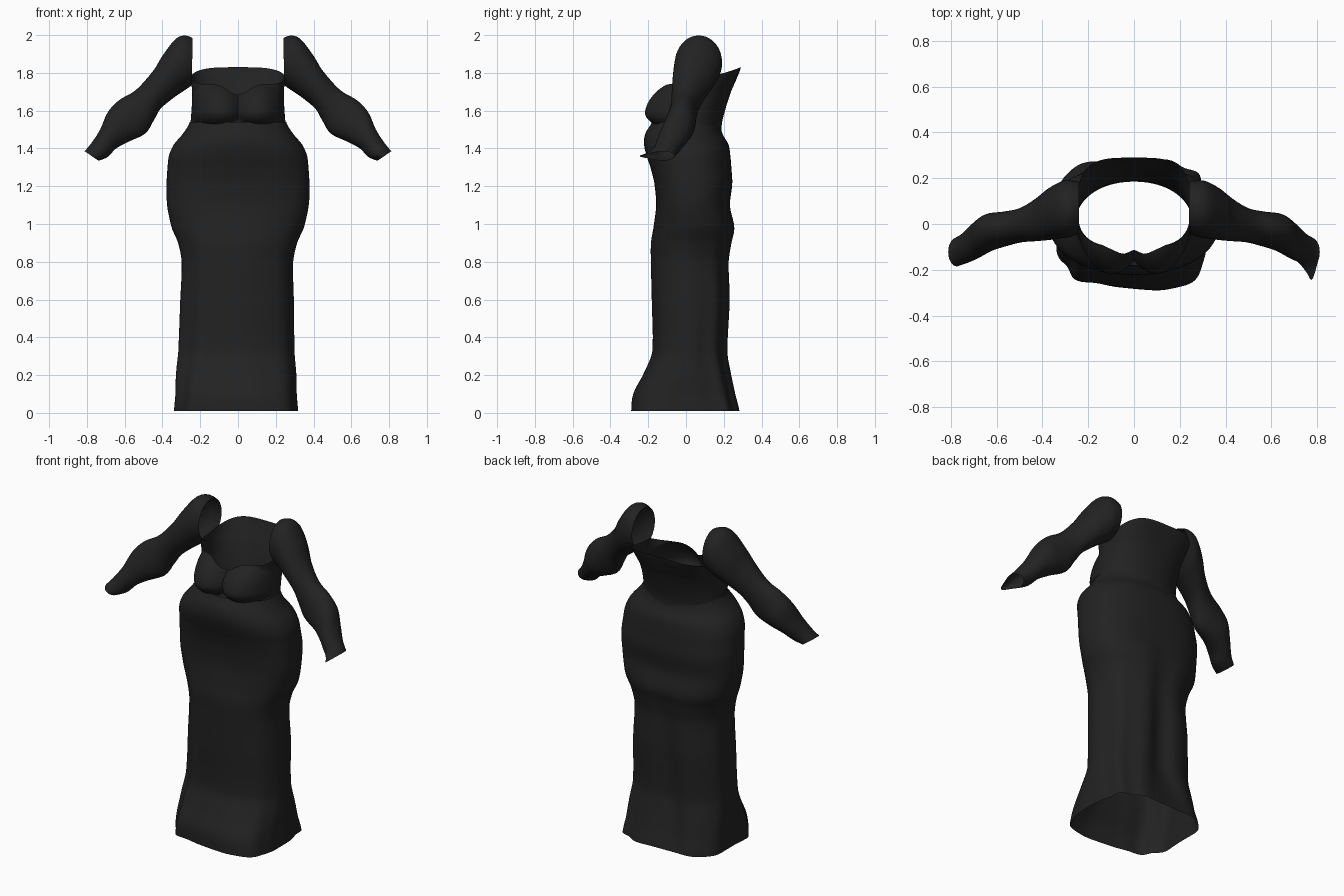
import bpy
import math
from mathutils import Vector

if "Cube" in bpy.data.objects:
    bpy.data.objects.remove(bpy.data.objects["Cube"])

fabric = bpy.data.materials.new("black_fabric")
fabric.use_nodes = True
BLACK = (0.016, 0.016, 0.016, 1)
fabric.diffuse_color = BLACK
shader = fabric.node_tree.nodes["Principled BSDF"]
shader.inputs["Base Color"].default_value = BLACK
shader.inputs["Roughness"].default_value = 0.9


def spline(rows, t):
    """Catmull-Rom sample of a list of rows, t counted in rows."""
    last = len(rows) - 1
    i = max(0, min(int(t), last - 1))
    f = t - i
    p = [rows[max(0, min(k, last))] for k in range(i - 1, i + 3)]
    return [b + f * (c - a) / 2 + f * f * (2 * a - 5 * b + 4 * c - d) / 2
            + f ** 3 * (3 * b - a - 3 * c + d) / 2 for a, b, c, d in zip(*p)]


def at_height(rows, z):
    """Sample a profile whose first column is height."""
    i = 0
    while i < len(rows) - 2 and rows[i + 1][0] < z:
        i += 1
    f = (z - rows[i][0]) / (rows[i + 1][0] - rows[i][0])
    return spline(rows, i + max(0, min(f, 1)))


def bump(value, centre, width):
    return math.exp(-((value - centre) / width) ** 2)


def loft(name, rings):
    """Open tube of cloth through equal-sized rings of points."""
    n = len(rings[0])
    faces = [(r * n + k, r * n + (k + 1) % n, (r + 1) * n + (k + 1) % n, (r + 1) * n + k)
             for r in range(len(rings) - 1) for k in range(n)]
    mesh = bpy.data.meshes.new(name)
    mesh.from_pydata([p for ring in rings for p in ring], [], faces)
    mesh.materials.append(fabric)
    obj = bpy.data.objects.new(name, mesh)
    bpy.context.collection.objects.link(obj)
    bpy.ops.object.select_all(action="DESELECT")
    obj.select_set(True)
    bpy.context.view_layer.objects.active = obj
    bpy.ops.object.shade_smooth_by_angle(angle=math.radians(50))


def outline(angle, half_width, front, back, power):
    """Point on a rounded cross-section with its own front and back depth."""
    c, s = math.cos(angle), math.sin(angle)
    x = half_width * math.copysign(abs(c) ** (2 / power), c)
    depth = abs(s) ** (2 / power)
    mid = (front + back) / 2 * 0.6
    return x, mid + depth * ((back - mid) if s > 0 else (front - mid))


SEGMENTS = 112
angles = [2 * math.pi * k / SEGMENTS for k in range(SEGMENTS)]

# Skirt: height, half width, front, back, squareness
skirt_profile = [
    (0.01, 0.325, -0.28, 0.28, 3.7), (0.10, 0.318, -0.272, 0.26, 3.4),
    (0.20, 0.316, -0.224, 0.24, 3.0), (0.32, 0.306, -0.177, 0.222, 2.6),
    (0.60, 0.300, -0.18, 0.235, 2.5), (0.80, 0.295, -0.185, 0.23, 2.4),
    (0.90, 0.315, -0.185, 0.245, 2.4), (0.98, 0.350, -0.172, 0.260, 2.4),
    (1.10, 0.375, -0.158, 0.235, 2.55), (1.22, 0.378, -0.168, 0.245, 2.55),
    (1.30, 0.373, -0.188, 0.24, 2.45), (1.36, 0.366, -0.208, 0.235, 2.4),
    (1.42, 0.340, -0.222, 0.225, 2.3), (1.48, 0.290, -0.215, 0.192, 2.2),
    (1.54, 0.255, -0.18, 0.185, 2.1),
]
rings = []
for r in range(90):
    z = 0.01 + 1.53 * r / 89
    _, w, front, back, power = at_height(skirt_profile, z)
    fall = max(0, min(1, (1.15 - z) / 0.9))
    hem = max(0, 1 - z / 0.3)
    ring = []
    for a in angles:
        x, y = outline(a, w, front, back, power)
        # soft hanging folds, and one shallow groove down the back
        fold = 0.03 * fall * math.cos(9 * a + 0.5) * (0.6 + 0.4 * math.sin(2 * a))
        groove = 0.14 * min(1, fall * 1.5) * (1 - hem) * bump(a, math.radians(92), 0.17)
        k = 1 + fold - groove
        if y < 0:
            y -= 0.07 * hem * x  # hem kicks forward on the left
        ring.append((x * k - 0.012 * fall, y * k, z))
    rings.append(ring)
loft("skirt", rings)

# Bodice: sweetheart front, high flared back and two rounded cups
bodice_profile = [
    (1.46, 0.262, -0.165, 0.19, 2.1), (1.53, 0.252, -0.145, 0.19, 2.1),
    (1.62, 0.245, -0.125, 0.212, 2.2), (1.70, 0.243, -0.11, 0.238, 2.5),
    (1.77, 0.250, -0.10, 0.268, 3.0), (1.83, 0.255, -0.10, 0.29, 3.5),
]


def rim_height(angle):
    c, s = math.cos(angle), math.sin(angle)
    if s > 0:
        return 1.77 + 0.06 * s
    return 1.74 + 0.03 * c ** 8 - 0.055 * bump(c, 0, 0.2)


rings = []
for r in range(45):
    ring = []
    for a in angles:
        z = 1.46 + (rim_height(a) - 1.46) * r / 44
        _, w, front, back, power = at_height(bodice_profile, z)
        x, y = outline(a, w, front, back, power)
        if y < 0.05:
            drop = 0.085 if z < 1.6 else 0.14
            d = math.hypot((abs(x) - 0.125) / 0.14, (z - 1.6) / drop)
            y -= 0.1 * max(0, 1 - d * d) ** 0.8 * min(1, (0.05 - y) / 0.1)
        ring.append((x, y, z))
    rings.append(ring)
loft("bodice", rings)

# Sleeves: top edge x z, lower edge x z, front, back
sleeve_profile = [
    (0.240, 1.985, 0.245, 1.735, -0.04, 0.185), (0.285, 1.998, 0.265, 1.72, -0.055, 0.19),
    (0.335, 1.975, 0.295, 1.70, -0.062, 0.187), (0.40, 1.89, 0.345, 1.665, -0.07, 0.155),
    (0.45, 1.81, 0.41, 1.61, -0.075, 0.11), (0.54, 1.71, 0.445, 1.55, -0.08, 0.07),
    (0.63, 1.655, 0.49, 1.48, -0.095, 0.055), (0.69, 1.59, 0.58, 1.435, -0.12, 0.045),
    (0.73, 1.50, 0.645, 1.40, -0.15, 0.01), (0.775, 1.43, 0.69, 1.355, -0.17, -0.035),
    (0.812, 1.385, 0.738, 1.335, -0.185, -0.06),
]
for side, name in ((1, "left_sleeve"), (-1, "right_sleeve")):
    rings = []
    for r in range(61):
        t = r / 6
        ux, uz, lx, lz, front, back = spline(sleeve_profile, t)
        upper, lower = Vector((ux, 0, uz)), Vector((lx, 0, lz))
        ring = []
        for k in range(40):
            a = 2 * math.pi * k / 40 * side
            p = (upper + lower) / 2 + (upper - lower) / 2 * math.cos(a)
            y = (front + back) / 2 + (back - front) / 2 * math.sin(a)
            if side > 0:  # pointed cuff tip
                y -= 0.06 * max(0, t - 9) * max(0, -math.sin(a)) ** 6
            ring.append((side * p.x, y, p.z))
        rings.append(ring)
    loft(name, rings)
